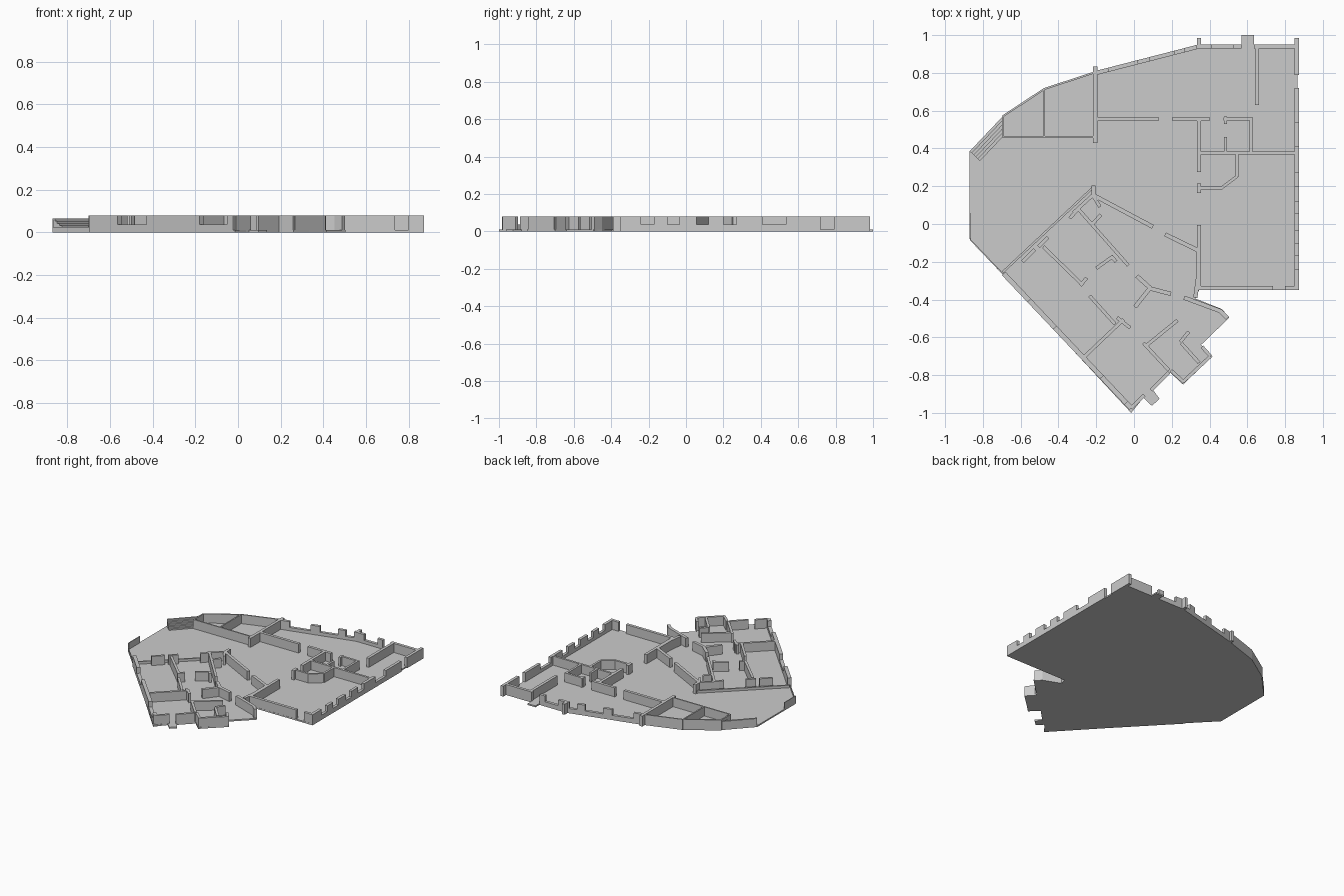
import bpy, bmesh
from mathutils import Vector

TOP, SILL, LOW = 0.08, 0.036, 0.03


def finish(bm, name):
    bmesh.ops.recalc_face_normals(bm, faces=bm.faces)
    me = bpy.data.meshes.new(name)
    bm.to_mesh(me)
    bm.free()
    ob = bpy.data.objects.new(name, me)
    bpy.context.collection.objects.link(ob)
    return ob


def prism(bm, pts, z0, z1):
    """Extrude a flat outline from z0 to z1."""
    f = bm.faces.new([bm.verts.new((x, y, z0)) for x, y in pts])
    r = bmesh.ops.extrude_face_region(bm, geom=[f])
    vs = [v for v in r["geom"] if isinstance(v, bmesh.types.BMVert)]
    bmesh.ops.translate(bm, verts=vs, vec=(0, 0, z1 - z0))


def wall(bm, a, b, th, z1=TOP, z0=0.0):
    """Upright box along the centre line a-b."""
    a, b = Vector(a), Vector(b)
    d = (b - a).normalized()
    n = Vector((-d.y, d.x)) * th / 2
    prism(bm, [a + n, b + n, b - n, a - n], z0, z1)


def wall_with_windows(bm, a, b, th, gaps, h=SILL):
    """Wall split by gaps (start, end as 0-1 fractions), each keeping a sill."""
    a, b = Vector(a), Vector(b)
    t = 0.0
    for g0, g1 in gaps:
        if g0 > t:
            wall(bm, a.lerp(b, t), a.lerp(b, g0), th)
        wall(bm, a.lerp(b, g0), a.lerp(b, g1), th, h)
        t = g1
    if t < 1:
        wall(bm, a.lerp(b, t), b, th)


def walls(name, segs, th, z1=TOP):
    bm = bmesh.new()
    for x0, y0, x1, y1 in segs:
        wall(bm, (x0, y0), (x1, y1), th, z1)
    return finish(bm, name)


# Floor slab
bm = bmesh.new()
prism(bm, [(-.87, .385), (-.695, .57), (-.475, .715), (-.2, .81), (.345, .95),
           (.57, .95), (.57, 1.0), (.635, 1.0), (.635, .95), (.865, .95),
           (.865, -.35), (.345, -.35), (.325, -.395), (.465, -.45),
           (.505, -.495), (.355, -.64), (.415, -.70), (.26, -.85),
           (.19, -.785), (.1, -.877), (.135, -.925), (.095, -.963),
           (.05, -.92), (-.015, -1.0), (-.87, -.08)], 0, .011)
finish(bm, "floor")

# Stairs along the north-west edge, descending inwards
bm = bmesh.new()
p, q = Vector((-.87, .385)), Vector((-.695, .57))
d = (q - p).normalized()
n = Vector((d.y, -d.x))
for i in range(5):
    s, e = p + n * .015 * i, p + n * .015 * (i + 1)
    hit = lambda v: v + d * ((-.695 - v.x) / d.x)
    prism(bm, [s, hit(s), hit(e), e], 0, .065 - .011 * i)
finish(bm, "corner_steps")

# Thin walls of the two north-west rooms
walls("northwest_room_walls", [
    (-.695, .57, -.475, .715), (-.475, .715, -.2, .805), (-.695, .57, -.695, .457),
    (-.695, .46, -.2, .46), (-.475, .715, -.475, .46)], .01)

# East outer wall with windows and one doorway
bm = bmesh.new()
y0, y1 = -.35, .72
wins = [(-.24, -.17), (-.1, -.035), (.055, .12), (.2, .27), (.41, .535)]
wall_with_windows(bm, (.862, y0), (.862, y1), .022,
                  [((a - y0) / (y1 - y0), (b - y0) / (y1 - y0)) for a, b in wins])
wall(bm, (.862, .79), (.862, .985), .022)
finish(bm, "east_wall")

# North outer wall with windows
bm = bmesh.new()
wall_with_windows(bm, (-.2, .80), (.345, .94), .022,
                  [(.12, .4), (.52, .76), (.86, .97)])
wall_with_windows(bm, (.345, .94), (.57, .94), .022, [(.3, .8)])
wall(bm, (.635, .94), (.865, .94), .022)
finish(bm, "north_wall")

# Heavy walls of the main hall
walls("hall_walls", [
    (-.205, .835, -.205, .43), (.345, .985, .345, .94), (.652, .95, .652, .63),
    (-.2, .555, .13, .555), (.205, .555, .4, .555), (.345, .56, .345, .275),
    (.345, .215, .345, .165), (.345, -.005, .345, -.35),
    (.345, -.338, .735, -.338), (.8, -.338, .865, -.338)], .022)

# Small core rooms in the hall
walls("core_room_walls", [
    (.475, .555, .63, .555), (.62, .56, .62, .38), (.485, .57, .485, .53),
    (.485, .46, .485, .38), (.345, .377, .865, .377), (.545, .375, .545, .25),
    (.545, .252, .46, .188), (.465, .19, .345, .19)], .016)

# Low edging on the west terrace
walls("terrace_edge", [(-.695, -.255, -.215, .195)], .012, LOW)
walls("terrace_rail", [(-.867, .055, -.867, -.08)], .006, .06)
walls("terrace_curb", [(-.867, -.083, -.69, -.268)], .006, .025)

# South-west outer wall of the angled wing
bm = bmesh.new()
wall_with_windows(bm, (-.69, -.262), (-.015, -.975), .026,
                  [(.2, .4), (.77, .96)])
finish(bm, "wing_southwest_wall")

# Northern boundary of the angled wing
walls("wing_north_walls", [
    (-.215, .205, -.215, .14), (-.21, .15, .1, -.015), (.165, -.055, .34, -.14),
    (.338, -.13, .338, -.3), (.338, -.29, .325, -.39), (.265, -.39, .46, -.462),
    (.455, -.458, .495, -.498), (.195, -.37, .08, -.34), (.085, -.338, .015, -.275),
    (.08, -.345, .005, -.44)], .022)

# Partitions inside the wing
walls("wing_partitions", [
    (-.3, .085, -.03, -.22), (-.34, .03, -.3, .075), (-.32, .06, -.21, .16),
    (-.22, .155, -.18, .09), (-.22, 0, -.175, .05), (-.2, -.235, -.11, -.17),
    (-.12, -.17, -.095, -.2), (-.59, -.2, -.525, -.135), (-.505, -.12, -.455, -.07),
    (-.48, -.12, -.27, -.325), (-.285, -.325, -.25, -.285), (-.235, -.38, -.1, -.53),
    (-.09, -.495, -.02, -.55), (-.055, -.505, -.26, -.70)], .018)

# South-east rooms of the wing
walls("wing_southeast_walls", [
    (-.015, -.975, .055, -.905), (.09, -.88, .185, -.785), (.05, -.63, .185, -.775),
    (.07, -.64, .23, -.51), (.195, -.775, .265, -.838), (.26, -.835, .405, -.70),
    (.405, -.70, .36, -.65), (.25, -.63, .345, -.735), (.245, -.625, .29, -.57)], .018)
